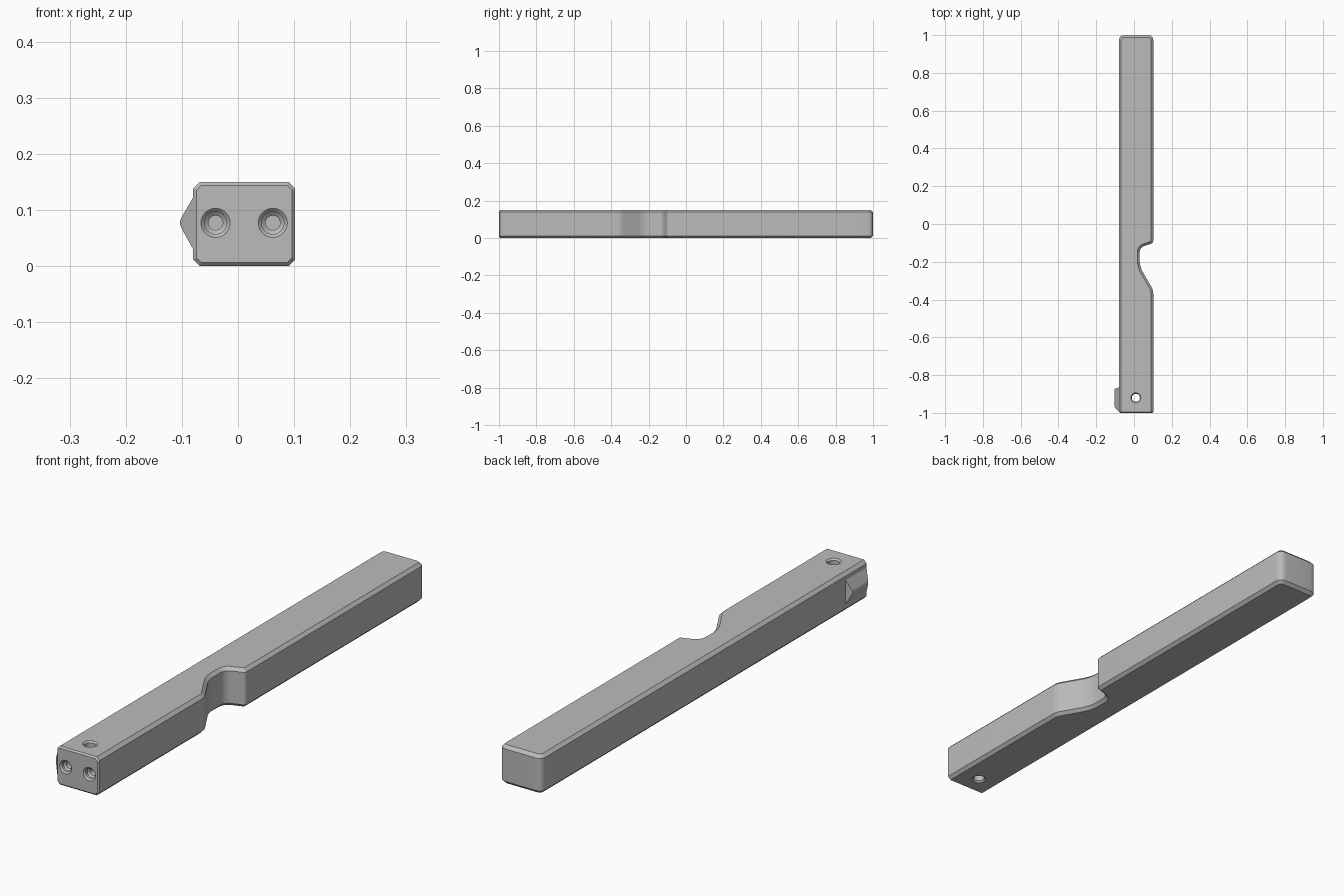
import bpy, bmesh, math
from mathutils import Vector, Matrix

if "Cube" in bpy.data.objects:
    bpy.data.objects.remove(bpy.data.objects["Cube"])

HEIGHT, CHAMFER, FRONT_CHAMFER = 0.15, 0.012, 0.006

grey = bpy.data.materials.new("plain grey")
grey.use_nodes = True
colour = (0.5, 0.5, 0.5, 1)
grey.diffuse_color = colour
grey.node_tree.nodes["Principled BSDF"].inputs["Base Color"].default_value = colour


def make_object(name, bm):
    bmesh.ops.recalc_face_normals(bm, faces=bm.faces)
    mesh = bpy.data.meshes.new(name)
    bm.to_mesh(mesh)
    bm.free()
    mesh.materials.append(grey)
    obj = bpy.data.objects.new(name, mesh)
    bpy.context.collection.objects.link(obj)
    return obj


def activate(obj):
    bpy.ops.object.select_all(action='DESELECT')
    obj.select_set(True)
    bpy.context.view_layer.objects.active = obj


def rounded(corners, steps=6):
    """Outline whose corners (x, y, cut) are rounded off."""
    points = []
    for i, (x, y, cut) in enumerate(corners):
        p = Vector((x, y))
        if not cut:
            points.append(p)
            continue
        before = Vector(corners[i - 1][:2])
        after = Vector(corners[(i + 1) % len(corners)][:2])
        a = p + (before - p).normalized() * cut
        b = p + (after - p).normalized() * cut
        for s in range(steps + 1):
            t = s / steps
            points.append(a * (1 - t) ** 2 + p * 2 * t * (1 - t) + b * t * t)
    return points


def lathe(name, profile, place, segments=32):
    """Solid turned from (radius, height) pairs, closed at both ends."""
    bm = bmesh.new()
    rings = [[bm.verts.new((r * math.cos(a), r * math.sin(a), h))
              for a in (math.tau * k / segments for k in range(segments))]
             for r, h in profile]
    for low, high in zip(rings, rings[1:]):
        for k in range(segments):
            n = (k + 1) % segments
            bm.faces.new((low[k], low[n], high[n], high[k]))
    bm.faces.new(rings[0])
    bm.faces.new(rings[-1])
    bm.transform(place)
    return make_object(name, bm)


# Bar with a notch in its left side
outline = rounded([
    (-0.08, -1, 0), (0.102, -1, 0), (0.102, -0.35, 0.02),
    (0.03, -0.225, 0.035), (0.03, -0.125, 0.025), (0.102, -0.1, 0.012),
    (0.102, 1, 0.03), (-0.08, 1, 0.03)])
bm = bmesh.new()
base = bm.faces.new([bm.verts.new((p.x, p.y, 0)) for p in outline])
top = bmesh.ops.extrude_face_region(bm, geom=[base])["geom"]
bmesh.ops.translate(bm, vec=(0, 0, HEIGHT),
                    verts=[v for v in top if isinstance(v, bmesh.types.BMVert)])
bmesh.ops.recalc_face_normals(bm, faces=bm.faces)


def at_front(edge):
    return all(v.co.y < -0.9999 for v in edge.verts)


# Long chamfers first, then the narrow one around the front face
rims = [e for e in bm.edges if e.verts[0].co.z == e.verts[1].co.z and not at_front(e)]
bmesh.ops.bevel(bm, geom=rims, offset=CHAMFER, segments=1, affect='EDGES')
bmesh.ops.bevel(bm, geom=[e for e in bm.edges if at_front(e)],
                offset=FRONT_CHAMFER, segments=1, affect='EDGES')
bar = make_object("bar", bm)

# Countersunk sockets in the front face and a through hole from top to bottom
socket = [(0.013, 0.06), (0.013, 0.022), (0.02, 0.016), (0.02, 0.006),
          (0.026, 0), (0.026, -0.02)]
through = [(0.027, -0.02), (0.027, 0), (0.021, 0.006), (0.021, HEIGHT - 0.006),
           (0.027, HEIGHT), (0.027, HEIGHT + 0.02)]
facing_back = Matrix.Rotation(-math.pi / 2, 4, 'X')
cutters = [lathe("socket_cutter", socket,
                 Matrix.Translation((x, -1, 0.077)) @ facing_back)
           for x in (-0.04, 0.062)]
cutters.append(lathe("through_hole_cutter", through,
                     Matrix.Translation((0.01, -0.92, 0))))
activate(bar)
for cutter in cutters:
    mod = bar.modifiers.new("hole", 'BOOLEAN')
    mod.operation, mod.solver, mod.object = 'DIFFERENCE', 'EXACT', cutter
    bpy.ops.object.modifier_apply(modifier=mod.name)
    bpy.data.objects.remove(cutter)

# Ridge-shaped catch on the right side near the front
bm = bmesh.new()
for x, back, front, low, high in [(-0.07, -0.865, -0.993, 0.03, 0.122),
                                  (-0.08, -0.865, -0.993, 0.03, 0.122),
                                  (-0.1, -0.872, -0.973, 0.066, 0.088),
                                  (-0.103, -0.876, -0.968, 0.073, 0.081)]:
    for y in (back, front):
        for z in (low, high):
            bm.verts.new((x, y, z))
hull = bmesh.ops.convex_hull(bm, input=bm.verts)
bmesh.ops.delete(bm, geom=hull["geom_interior"], context='VERTS')
catch = make_object("side_catch", bm)

for obj in (bar, catch):
    activate(obj)
    bpy.ops.object.shade_smooth_by_angle(angle=math.radians(30))
